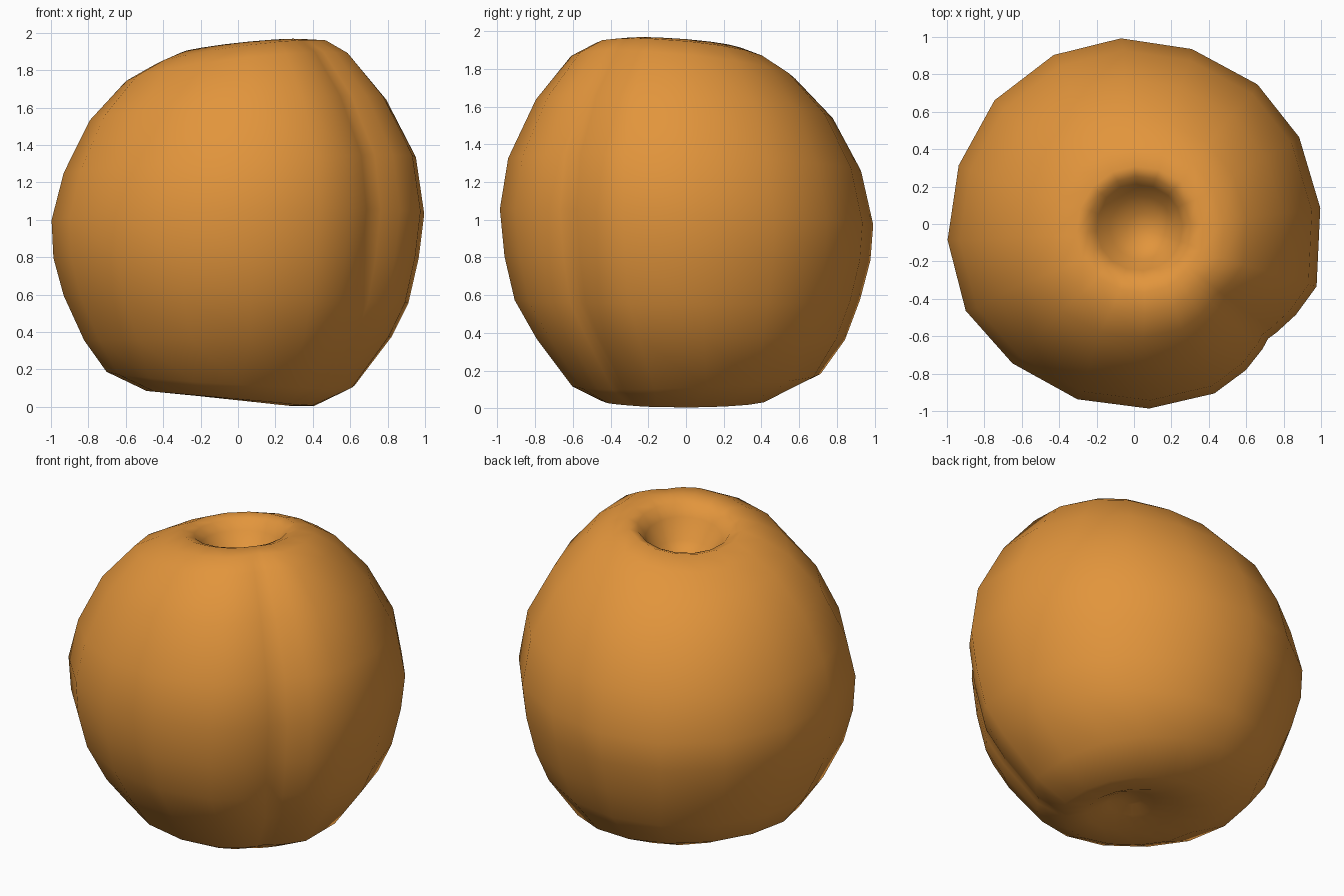
import bpy, bmesh, math

mat = bpy.data.materials.new("apricot orange")
mat.diffuse_color = (0.76, 0.30, 0.045, 1)

# Cross-section: (angle in degrees, radius factor); the dip at -40 is the crease
section = [(94, 1.0), (71.8, .99), (48.7, 1.0), (28, 1.0), (5.2, 1.0), (-18.6, 1.03),
           (-29, .99), (-37, .955), (-40.3, .94), (-44, .955), (-52.4, .98), (-64.5, .998),
           (-85.3, .985), (-108, .98), (-131.3, .985), (-153, 1.01), (-175.4, 1.0),
           (161.2, .99), (138.2, 1.0), (115.3, 1.005)]
section.sort()

# Rings, stem hollow to base hollow:
# (radius, height, centre x, centre y, lift towards +x, lift towards +y, crease strength)
rings = [
    (.09, 1.68, .05, -.03, .0, .0, 0),
    (.17, 1.74, .04, -.02, .0, .0, 0),
    (.23, 1.84, .03, -.02, .02, -.02, 0),
    (.275, 1.90, .03, -.02, .03, -.02, .2),
    (.34, 1.925, .03, -.03, .035, -.025, .6),
    (.46, 1.89, .02, -.03, .06, -.04, 1),
    (.60, 1.808, .0, -.02, .07, -.055, 1),
    (.795, 1.588, .0, -.015, .06, -.045, 1),
    (.945, 1.293, .01, -.015, .045, -.03, 1),
    (1.0, 1.015, .0, -.005, .02, -.04, 1),
    (.98, .795, -.01, .0, .0, -.01, 1),
    (.925, .575, -.01, .0, -.02, .0, 1),
    (.825, .365, .0, .02, .01, .0, 1),
    (.665, .15, -.04, .05, -.04, .03, 1),
    (.45, .045, -.04, -.01, -.04, .0, .9),
    (.28, .035, .0, .0, -.03, .0, .5),
    (.14, .075, .02, .0, .0, .0, 0),
    (.06, .10, .02, .0, .0, .0, 0),
]

bm = bmesh.new()
loops = []
for r, z, cx, cy, tx, ty, k in rings:
    loop = []
    for deg, f in section:
        a = math.radians(deg)
        c, s = math.cos(a), math.sin(a)
        rr = r * (1 + (f - 1) * k)
        loop.append(bm.verts.new((cx + rr * c, cy + rr * s, max(0, z + tx * c + ty * s))))
    loops.append(loop)

# Skin between rings, then close the two hollows
n = len(section)
for up, low in zip(loops, loops[1:]):
    for i in range(n):
        j = (i + 1) % n
        bm.faces.new((up[i], low[i], low[j], up[j]))
for loop, centre in ((loops[0], (.05, -.03, 1.66)), (loops[-1], (.02, 0, .105))):
    tip = bm.verts.new(centre)
    for i in range(n):
        bm.faces.new((loop[i], loop[(i + 1) % n], tip))
bmesh.ops.recalc_face_normals(bm, faces=bm.faces)
for face in bm.faces:
    face.smooth = True

mesh = bpy.data.meshes.new("fruit")
bm.to_mesh(mesh)
bm.free()
mesh.materials.append(mat)
fruit = bpy.data.objects.new("fruit", mesh)
bpy.context.collection.objects.link(fruit)
